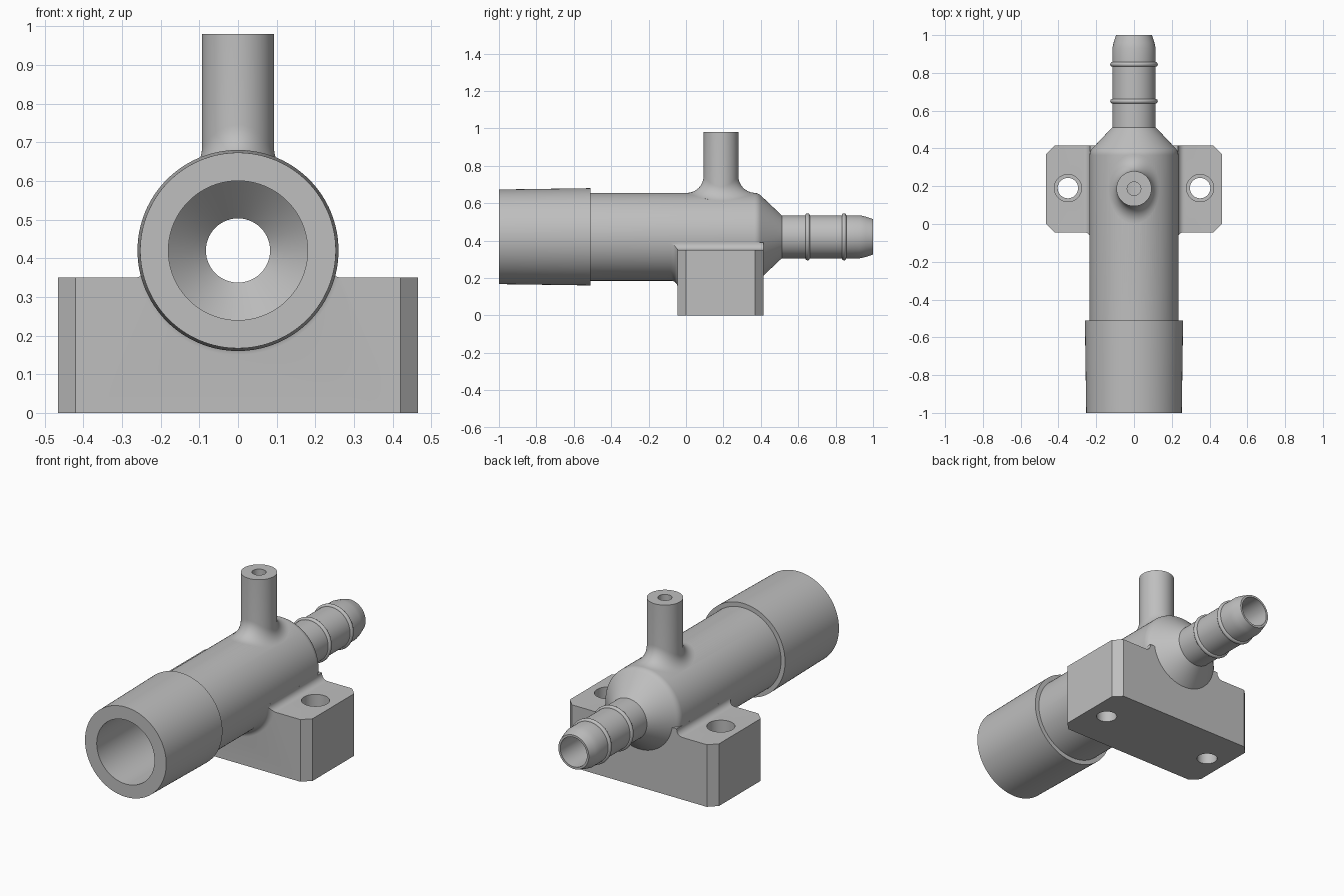
import bpy, bmesh, math
from mathutils import Vector, Matrix

cube = bpy.data.objects.get("Cube")
if cube:
    bpy.data.objects.remove(cube, do_unlink=True)

AXIS = 0.42       # height of the main tube axis
R = 0.235         # main tube radius
F = 0.035         # fillet between block and tube
PORT_Y = 0.187
SEG = 128

grey = bpy.data.materials.new("plain grey")
grey.use_nodes = True
grey.diffuse_color = (0.52, 0.52, 0.52, 1)
grey.node_tree.nodes["Principled BSDF"].inputs["Base Color"].default_value = (0.52, 0.52, 0.52, 1)


def finish(name, bm):
    bmesh.ops.recalc_face_normals(bm, faces=bm.faces)
    mesh = bpy.data.meshes.new(name)
    bm.to_mesh(mesh)
    bm.free()
    mesh.materials.append(grey)
    ob = bpy.data.objects.new(name, mesh)
    bpy.context.collection.objects.link(ob)
    return ob


def skin(name, rings):
    """Closed solid through equal rings of points, capped at both ends."""
    bm = bmesh.new()
    loops = [[bm.verts.new(p) for p in ring] for ring in rings]
    n = len(loops[0])
    for a, b in zip(loops, loops[1:]):
        for i in range(n):
            j = (i + 1) % n
            bm.faces.new((a[i], a[j], b[j], b[i]))
    bm.faces.new(loops[0])
    bm.faces.new(loops[-1])
    return finish(name, bm)


def angles(n):
    return [2 * math.pi * i / n for i in range(n)]


def lathe_y(name, profile, n=SEG):
    return skin(name, [[(r * math.cos(a), y, AXIS + r * math.sin(a)) for a in angles(n)]
                       for y, r in profile])


def lathe_z(name, profile, x, y, n=64):
    return skin(name, [[(x + r * math.cos(a), y + r * math.sin(a), z) for a in angles(n)]
                       for z, r in profile])


def combine(target, other, operation):
    """Apply a boolean and discard the second solid."""
    mod = target.modifiers.new("cut", 'BOOLEAN')
    mod.operation, mod.solver, mod.object = operation, 'EXACT', other
    bpy.context.view_layer.update()
    graph = bpy.context.evaluated_depsgraph_get()
    mesh = bpy.data.meshes.new_from_object(target.evaluated_get(graph))
    target.modifiers.clear()
    target.data = mesh
    bpy.data.objects.remove(other, do_unlink=True)


# Main tube, with socket, shoulder cone and hose barb
def barb_ring(y):
    return [(y - 0.012 * math.cos(t), 0.115 + 0.011 * math.sin(t))
            for t in (math.pi * k / 8 for k in range(9))]


shoulder = [(0.365 + 0.05 * math.sin(t), R - 0.05 + 0.05 * math.cos(t))
            for t in (math.radians(9 * k) for k in range(6))]
body = lathe_y("tube_body", [(-1, 0.253), (-0.51, 0.26), (-0.51, R)] + shoulder
               + [(0.512, 0.115)] + barb_ring(0.65) + barb_ring(0.845)
               + [(0.93, 0.115), (0.96, 0.108), (1, 0.095)])


# Mounting block section, filleted up into the tube
def block_section():
    cx, cz = math.sqrt((R + F) ** 2 - (0.35 + F - AXIS) ** 2), 0.35 + F
    end = math.atan2(AXIS - cz, -cx)
    start = -math.pi / 2
    if end > 0:
        end -= 2 * math.pi
    arc = [(cx + F * math.cos(a), cz + F * math.sin(a))
           for a in (start + (end - start) * k / 8 for k in range(9))]
    right = [(0.465, 0), (0.465, 0.35)] + arc
    return right + [(-x, z) for x, z in reversed(right)]


def block_prism(name, y0, y1):
    return skin(name, [[(x, y, z) for x, z in block_section()] for y in (y0, y1)])


block = block_prism("mounting_block", -0.045, 0.415)
bm = bmesh.new()
bm.from_mesh(block.data)
corners = [e for e in bm.edges
           if all(abs(v.co.x) > 0.46 for v in e.verts)
           and abs(e.verts[0].co.z - e.verts[1].co.z) > 0.3]
bmesh.ops.bevel(bm, geom=corners, offset=0.045, segments=1, affect='EDGES')
bm.to_mesh(block.data)
bm.free()

# Flare where the block front meets the tube
curve = [(-0.045 - F + F * math.sin(t), R + F - F * math.cos(t))
         for t in (math.pi / 2 * k / 8 for k in range(9))]
flare = lathe_y("block_flare", [(-0.09, 0.2)] + curve + [(-0.04, R + F)])
combine(flare, block_prism("flare_limit", -0.12, 0.0), 'INTERSECT')

# Top port with a rolling-ball fillet onto the tube
PR, PF, STEPS = 0.093, 0.09, 12
rings = [[] for _ in range(STEPS + 3)]
for a in angles(96):
    c, s = math.cos(a), math.sin(a)
    x, y = (PR + PF) * c, (PR + PF) * s
    centre = Vector((x, y, math.sqrt((R + PF) ** 2 - x * x)))
    to_body = -Vector((centre.x, 0, centre.z)).normalized()
    to_port = Vector((-c, -s, 0))
    angle = to_body.angle(to_port)
    base = Vector((0, PORT_Y, AXIS))
    rings[0].append(base + Vector((0.1 * c, 0.1 * s, 0.13)))
    for k in range(STEPS + 1):
        t = k / STEPS
        d = (to_body * math.sin((1 - t) * angle) + to_port * math.sin(t * angle)) / math.sin(angle)
        rings[k + 1].append(base + centre + PF * d)
    rings[-1].append(Vector((PR * c, PORT_Y + PR * s, 0.98)))
port = skin("top_port", rings)

for part in (block, flare, port):
    combine(body, part, 'UNION')

# Bores: main passage, port hole and stepped mounting holes
combine(body, lathe_y("main_bore", [(-1.1, 0.18), (0.36, 0.18), (0.457, 0.083), (1.1, 0.083)]),
        'DIFFERENCE')
combine(body, lathe_z("port_bore", [(0.5, 0.036), (1.1, 0.036)], 0, PORT_Y), 'DIFFERENCE')
for side in (-1, 1):
    combine(body, lathe_z("bolt_hole", [(-0.1, 0.054), (0.17, 0.054), (0.17, 0.072), (0.5, 0.072)],
                          side * 0.35, 0.19), 'DIFFERENCE')

body.name = "hose_fitting"
for ob in bpy.context.selected_objects:
    ob.select_set(False)
body.select_set(True)
bpy.context.view_layer.objects.active = body
bpy.ops.object.shade_smooth_by_angle(angle=math.radians(25))
